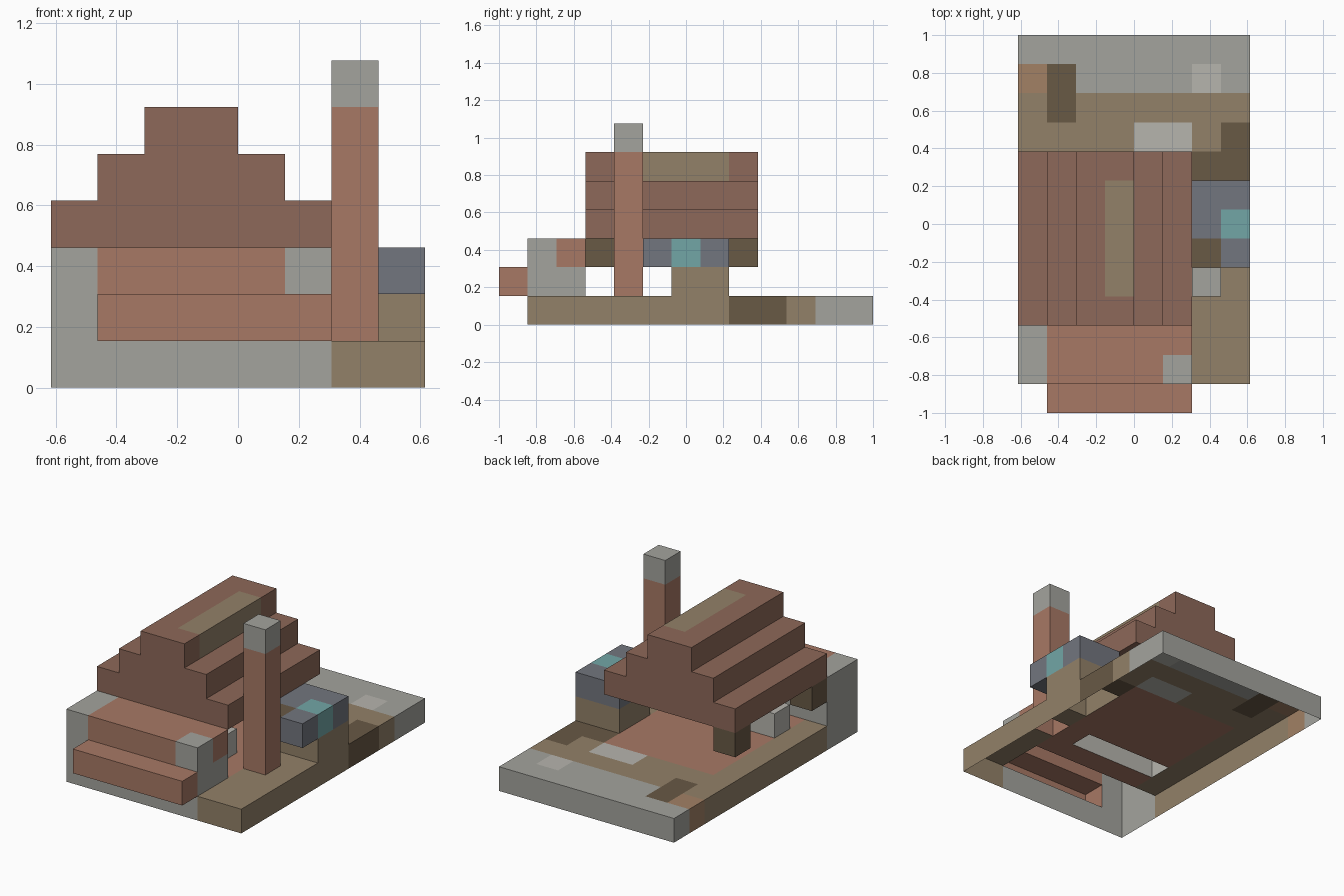
import bpy

if "Cube" in bpy.data.objects:
    bpy.data.objects.remove(bpy.data.objects["Cube"])

U = 2 / 13                      # block size: the model is 8 x 13 x 7 blocks
ORIGIN = (-4 * U, -1.0, 0.0)

COLOURS = {
    "grey": (0.37, 0.37, 0.34), "brick": (0.39, 0.19, 0.13),
    "roof": (0.27, 0.14, 0.10), "tan": (0.29, 0.22, 0.14),
    "clay": (0.36, 0.22, 0.13), "dark": (0.14, 0.10, 0.06),
    "slate": (0.17, 0.18, 0.21), "teal": (0.17, 0.38, 0.38),
    "pale": (0.47, 0.46, 0.42),
}
cells = {}                      # (i, j, k) -> (part, colour)


def fill(part, colour, xs, ys, zs):
    """Fill a box of blocks given half-open index ranges."""
    for i in range(*xs):
        for j in range(*ys):
            for k in range(*zs):
                cells[i, j, k] = (part, colour)


# ground slab with patches of paving
fill("ground_slab", "tan", (0, 8), (1, 13), (0, 1))
fill("ground_slab", "grey", (0, 8), (11, 13), (0, 1))
fill("ground_slab", "grey", (0, 6), (1, 3), (0, 1))
fill("ground_slab", "brick", (1, 6), (3, 9), (0, 1))
fill("ground_slab", "clay", (0, 1), (11, 12), (0, 1))
fill("ground_slab", "dark", (1, 2), (10, 12), (0, 1))
fill("ground_slab", "pale", (6, 7), (11, 12), (0, 1))
fill("ground_slab", "pale", (4, 6), (9, 10), (0, 1))
fill("ground_slab", "dark", (6, 8), (8, 9), (0, 1))
fill("ground_slab", "dark", (7, 8), (9, 10), (0, 1))

# raised front terrace with a brick step
fill("front_terrace", "grey", (0, 6), (1, 3), (1, 3))
fill("front_terrace", "brick", (1, 6), (1, 3), (2, 3))
fill("front_terrace", "grey", (5, 6), (1, 2), (2, 3))
fill("front_step", "brick", (1, 6), (0, 1), (1, 2))

# low bench inside
fill("bench", "pale", (1, 5), (4, 5), (1, 2))

# stepped roof and its ridge
for n in range(3):
    fill("roof", "roof", (n, 6 - n), (3, 9), (3 + n, 4 + n))
fill("roof", "tan", (3, 4), (4, 8), (5, 6))

# hanging posts under the left eave
for j in (3, 8):
    fill("eave_post", "dark", (0, 1), (j, j + 1), (2, 3))

# chimney with cap
fill("chimney", "brick", (6, 7), (4, 5), (1, 6))
fill("chimney", "grey", (6, 7), (4, 5), (6, 7))

# side bay with window
fill("side_bay", "tan", (6, 8), (6, 8), (1, 2))
fill("side_bay", "slate", (6, 8), (5, 8), (2, 3))
fill("side_bay", "dark", (6, 7), (5, 6), (2, 3))
fill("side_bay", "teal", (7, 8), (6, 7), (2, 3))

materials = {}
for name, rgb in COLOURS.items():
    materials[name] = bpy.data.materials.new(name)
    materials[name].diffuse_color = (*rgb, 1)


def face_corners(cell, axis, side):
    """Four corners of one block face, wound to face outward."""
    b, c = (axis + 1) % 3, (axis + 2) % 3
    ring = [(0, 0), (1, 0), (1, 1), (0, 1)]
    out = []
    for s, t in (ring if side else ring[::-1]):
        p = list(cell)
        p[axis] += side
        p[b] += s
        p[c] += t
        out.append(tuple(p))
    return out


# only exposed faces are made; the underside of the ground stays open
for part in dict.fromkeys(p for p, _ in cells.values()):
    index, faces, tints = {}, [], []
    for cell, (owner, colour) in cells.items():
        if owner != part:
            continue
        for axis in range(3):
            for side in (0, 1):
                near = list(cell)
                near[axis] += 2 * side - 1
                if tuple(near) in cells or near[2] < 0:
                    continue
                faces.append([index.setdefault(p, len(index))
                              for p in face_corners(cell, axis, side)])
                tints.append(colour)
    verts = [tuple(o + U * c for o, c in zip(ORIGIN, p)) for p in index]
    mesh = bpy.data.meshes.new(part)
    mesh.from_pydata(verts, [], faces)
    slots = list(dict.fromkeys(tints))
    for name in slots:
        mesh.materials.append(materials[name])
    for poly, name in zip(mesh.polygons, tints):
        poly.material_index = slots.index(name)
    bpy.context.collection.objects.link(bpy.data.objects.new(part, mesh))

for m in bpy.data.materials:
    if m.users and not m.is_grease_pencil:
        m.use_nodes = True
        m.node_tree.nodes["Principled BSDF"].inputs["Base Color"].default_value = m.diffuse_color
